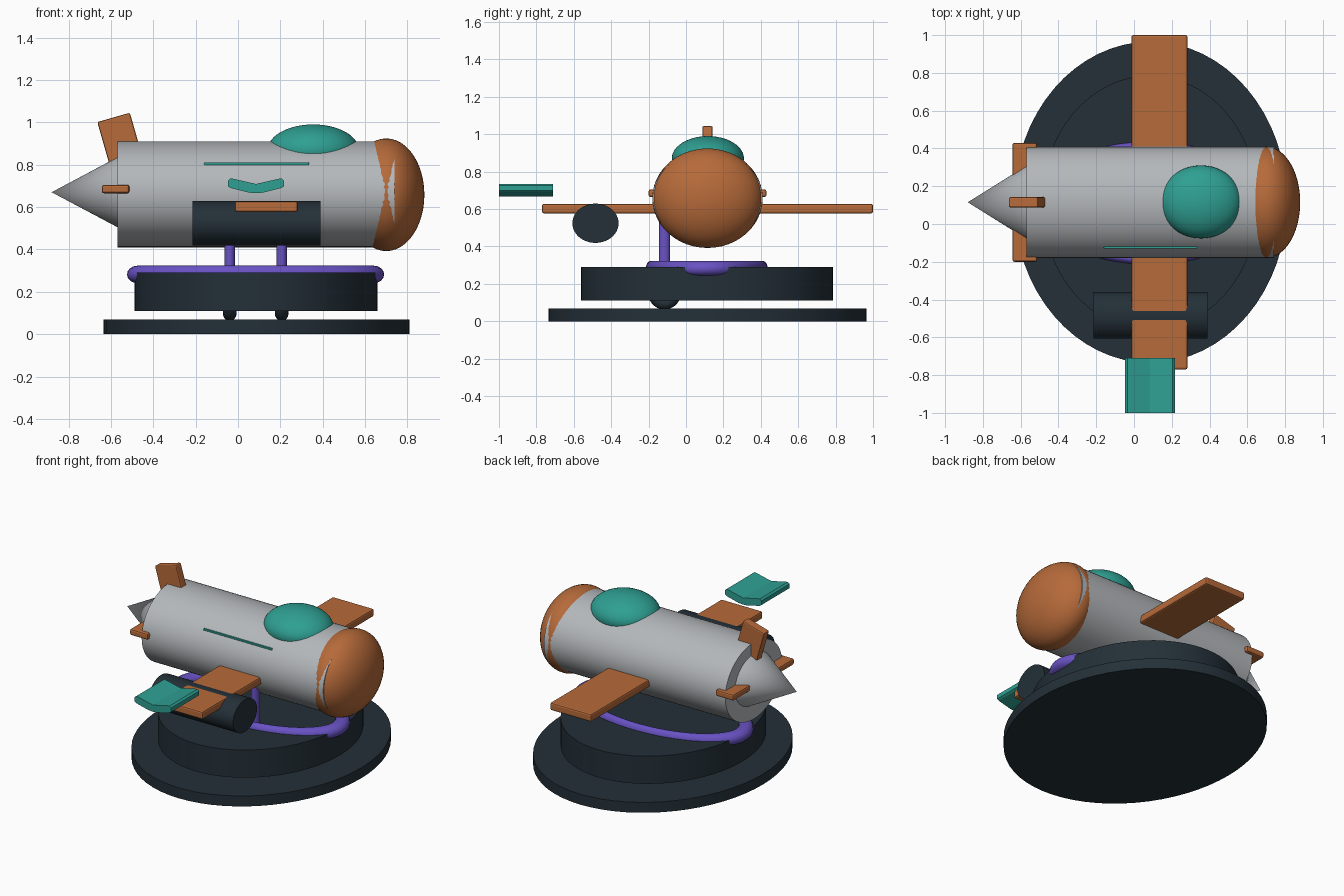
import bpy, math
from math import radians

if "Cube" in bpy.data.objects:
    bpy.data.objects.remove(bpy.data.objects["Cube"])

YS = 1.176           # sideways stretch shared by all round parts
CY, CZ = 0.115, 0.66  # centre line of the fuselage


def mat(name, rgb):
    m = bpy.data.materials.new(name)
    m.diffuse_color = (*rgb, 1)
    m.use_nodes = True
    m.node_tree.nodes["Principled BSDF"].inputs["Base Color"].default_value = m.diffuse_color
    return m


NAVY = mat("dark navy", (0.017, 0.029, 0.039))
GREY = mat("light grey", (0.46, 0.48, 0.50))
ORANGE = mat("burnt orange", (0.47, 0.145, 0.042))
TEAL = mat("teal", (0.028, 0.35, 0.29))
PURPLE = mat("purple", (0.14, 0.085, 0.55))


def finish(name, m, smooth=True, bevel=0):
    o = bpy.context.object
    o.name = name
    o.data.materials.append(m)
    bpy.ops.object.transform_apply(location=False, rotation=True, scale=True)
    if bevel:
        b = o.modifiers.new("bevel", 'BEVEL')
        b.width, b.segments = bevel, 2
    if smooth:
        bpy.ops.object.shade_smooth_by_angle(angle=radians(35))
    return o


def box(name, m, loc, size, rot_y=0, bevel=0.01):
    bpy.ops.mesh.primitive_cube_add(size=1, location=loc, rotation=(0, rot_y, 0))
    bpy.context.object.scale = size
    return finish(name, m, False, bevel)


def ellipsoid(name, m, loc, radii):
    bpy.ops.mesh.primitive_uv_sphere_add(segments=48, ring_count=24, location=loc)
    bpy.context.object.scale = radii
    return finish(name, m)


def cone(name, m, loc, r1, r2, depth, axis='Z', bevel=0):
    """Round part along x or z, stretched sideways in y."""
    rot = (0, math.pi / 2, 0) if axis == 'X' else (0, 0, 0)
    bpy.ops.mesh.primitive_cone_add(vertices=64, radius1=r1, radius2=r2, depth=depth,
                                    location=loc, rotation=rot)
    bpy.context.object.scale = (1, YS, 1)   # local y stays world y
    return finish(name, m, True, bevel)


def torus(name, m, loc, major, minor, scale, rot=(0, 0, 0)):
    bpy.ops.mesh.primitive_torus_add(major_segments=64, minor_segments=16, location=loc,
                                     rotation=rot, major_radius=major, minor_radius=minor)
    bpy.context.object.scale = scale
    return finish(name, m)


# Display stand
cone("base_plate", NAVY, (0.087, CY, 0.034), 0.723, 0.723, 0.068)
cone("upper_base", NAVY, (0.085, 0.112, 0.20), 0.573, 0.573, 0.18)
torus("base_ring", PURPLE, (0.083, 0.111, 0.282), 1, 0.09, (0.557, 0.299, 0.46))

# Fuselage with nose, tail cone and canopy
cone("fuselage", GREY, (0.085, CY, CZ), 0.25, 0.25, 1.31, 'X')
cone("tail_cone", GREY, (-0.72, CY, 0.67), 0, 0.17, 0.32, 'X')
ellipsoid("nose", ORANGE, (0.70, CY, CZ - 0.002), (0.18, 0.295, 0.266))
ellipsoid("canopy", TEAL, (0.355, 0.117, 0.87), (0.215, 0.193, 0.12))
box("side_stripe", TEAL, (0.087, -0.123, 0.804), (0.495, 0.012, 0.012), bevel=0.002)

# Main wing and tail fins
box("wing", ORANGE, (0.134, CY, 0.602), (0.297, 1.77, 0.05))
box("tailplane", ORANGE, (-0.578, CY, 0.685), (0.13, 0.63, 0.04))
box("dorsal_fin", ORANGE, (-0.553, CY, 0.903), (0.16, 0.055, 0.25), radians(-16), 0.008)

# Engine pod under one wing
cone("engine_pod", NAVY, (0.087, -0.484, 0.524), 0.105, 0.105, 0.605, 'X')

# Bent panel beyond the wing tip: chevron profile pulled along y
half = [(0.085, 0.666), (0.118, 0.668), (0.205, 0.690), (0.217, 0.698),
        (0.217, 0.725), (0.205, 0.735), (0.190, 0.733), (0.085, 0.709)]
cx = 0.085
outline = half + [(2 * cx - x, z) for x, z in reversed(half[1:-1])]
n = len(outline)
verts = [(x, y, z) for y in (-1.0, -0.71) for x, z in outline]
faces = [tuple(range(n)), tuple(reversed(range(n, 2 * n)))]
faces += [(i, i + n, (i + 1) % n + n, (i + 1) % n) for i in range(n)]
mesh = bpy.data.meshes.new("tip_panel")
mesh.from_pydata(verts, [], faces)
mesh.materials.append(TEAL)
bpy.context.collection.objects.link(bpy.data.objects.new("tip_panel", mesh))

# Landing struts with wheels
for side, x in (("left", -0.039), ("right", 0.206)):
    cone(side + "_strut", PURPLE, (x, CY - 0.23, 0.34), 0.025, 0.025, 0.40)
    torus(side + "_wheel", NAVY, (x, CY - 0.23, 0.15), 0.055, 0.032,
          (1, 1, 1), (0, math.pi / 2, 0))
